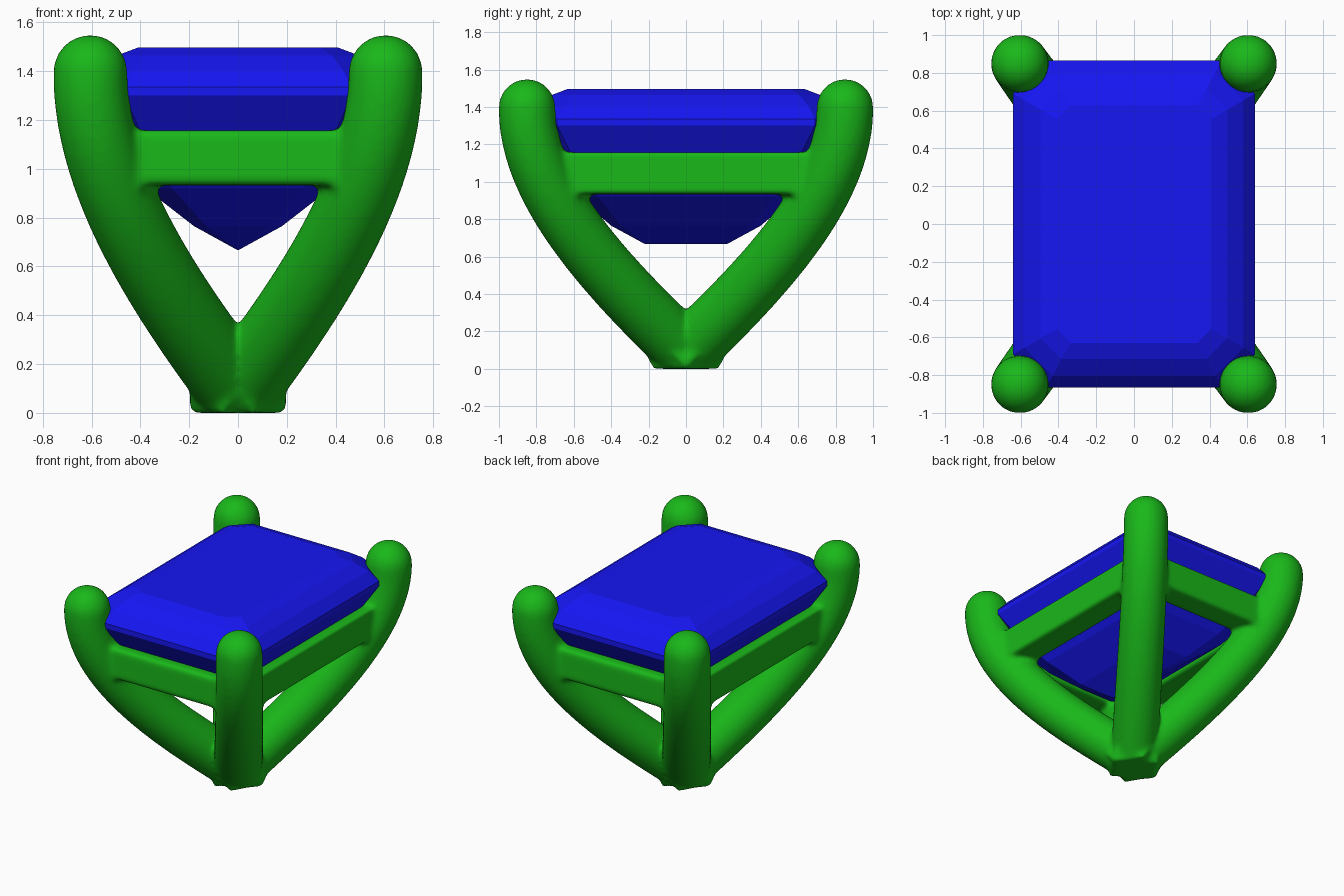
import bpy, bmesh, math
from mathutils import Vector, Matrix

if "Cube" in bpy.data.objects:
    bpy.data.objects.remove(bpy.data.objects["Cube"])


def material(name, rgb):
    m = bpy.data.materials.new(name)
    m.diffuse_color = (*rgb, 1)
    m.use_nodes = True
    m.node_tree.nodes["Principled BSDF"].inputs["Base Color"].default_value = m.diffuse_color
    return m


def add_object(name, bm, mat):
    bmesh.ops.recalc_face_normals(bm, faces=bm.faces)
    me = bpy.data.meshes.new(name)
    bm.to_mesh(me)
    bm.free()
    ob = bpy.data.objects.new(name, me)
    bpy.context.collection.objects.link(ob)
    me.materials.append(mat)
    return ob


def loft(bm, rings):
    """Skin closed rings of points and cap both ends."""
    loops = [[bm.verts.new(p) for p in r] for r in rings]
    n = len(loops[0])
    for a, b in zip(loops, loops[1:]):
        for i in range(n):
            j = (i + 1) % n
            bm.faces.new((a[i], a[j], b[j], b[i]))
    bm.faces.new(loops[0][::-1])
    bm.faces.new(loops[-1])


green = material("green", (0.01, 0.48, 0.01))
blue = material("blue", (0.008, 0.008, 0.9))

# Setting: four curved prongs with round tips
P = [Vector(p) for p in ((0, 0, .09), (.31, .43, .5), (.605, .85, .95), (.605, .85, 1.397))]
bm = bmesh.new()
STEPS = 24


def prong_centre(t):
    u = 1 - t
    return P[0]*u**3 + P[1]*3*u*u*t + P[2]*3*u*t*t + P[3]*t**3


for sx in (-1, 1):
    for sy in (-1, 1):
        path = [prong_centre(i / STEPS) for i in range(STEPS + 1)]
        path.insert(0, P[0] - (P[1] - P[0]).normalized() * .14)
        path = [Vector((p.x * sx, p.y * sy, p.z)) for p in path]
        side = Vector((-path[-1].y, path[-1].x, 0)).normalized()
        rings = []
        for i, p in enumerate(path):
            d = (path[min(i + 1, len(path) - 1)] - path[max(i - 1, 0)]).normalized()
            up = d.cross(side)
            r = .162 - .01 * i / len(path)
            rings.append([p + r * (math.cos(a) * side + math.sin(a) * up)
                          for a in (math.tau * k / 32 for k in range(32))])
        loft(bm, rings)
        bmesh.ops.create_uvsphere(bm, u_segments=32, v_segments=16, radius=.152,
                                  matrix=Matrix.Translation(path[-1]))

# Level the foot at the ground
geom = bm.verts[:] + bm.edges[:] + bm.faces[:]
cut = bmesh.ops.bisect_plane(bm, geom=geom, plane_co=(0, 0, 0), plane_no=(0, 0, 1), clear_inner=True)
bmesh.ops.holes_fill(bm, edges=[e for e in bm.edges if e.is_boundary])

# Rails joining neighbouring prongs
for s in (-1, 1):
    for loc, size in (((0, s * .745, 1.045), (1.06, .2, .225)),
                      ((s * .525, 0, 1.045), (.2, 1.5, .225))):
        bmesh.ops.create_cube(bm, size=1, matrix=Matrix.Translation(loc) @ Matrix.Diagonal((*size, 1)))

setting = add_object("prong_setting", bm, green)
rm = setting.modifiers.new("fuse", 'REMESH')
rm.mode = 'VOXEL'
rm.voxel_size = .016
rm.use_smooth_shade = True
sm = setting.modifiers.new("fillet", 'SMOOTH')
sm.factor = .5
sm.iterations = 10

# Step-cut gem: half width, half depth, corner cut, height
STEPS_CUT = [(.002, .22, .001, .667), (.18, .40, .05, .765), (.38, .58, .11, .92),
             (.535, .75, .15, 1.12), (.64, .865, .175, 1.30), (.64, .865, .175, 1.335),
             (.58, .805, .15, 1.405), (.495, .715, .11, 1.465), (.41, .63, .075, 1.497)]
bm = bmesh.new()
rings = []
for w, d, c, z in STEPS_CUT:
    rings.append([(w, -d + c, z), (w, d - c, z), (w - c, d, z), (-w + c, d, z),
                  (-w, d - c, z), (-w, -d + c, z), (-w + c, -d, z), (w - c, -d, z)])
loft(bm, rings)
add_object("step_cut_gem", bm, blue)
